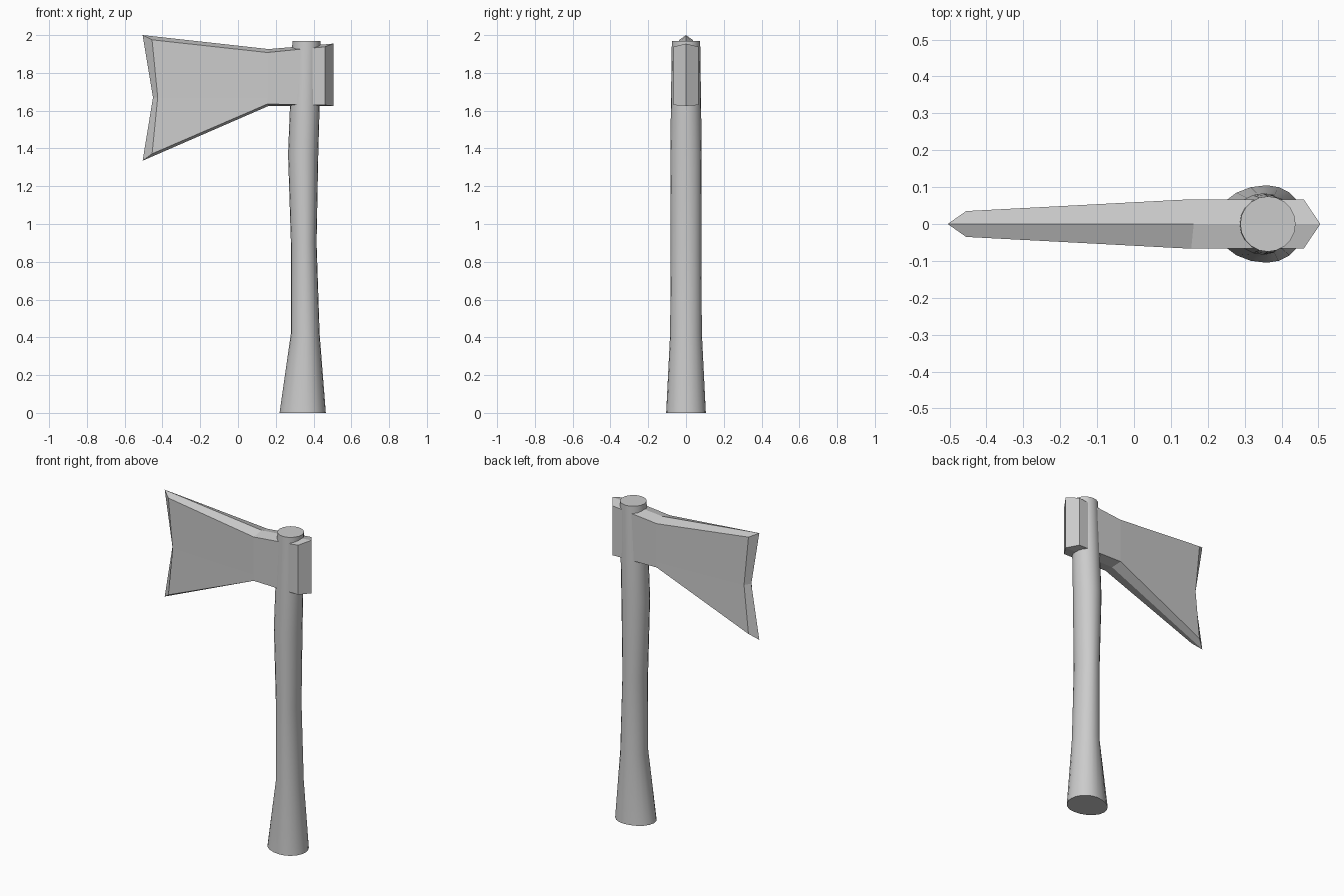
import bpy, bmesh
from math import cos, sin, tau, radians

if "Cube" in bpy.data.objects:
    bpy.data.objects.remove(bpy.data.objects["Cube"])


def finish(bm, name, smooth=False):
    bmesh.ops.recalc_face_normals(bm, faces=bm.faces)
    mesh = bpy.data.meshes.new(name)
    bm.to_mesh(mesh)
    bm.free()
    ob = bpy.data.objects.new(name, mesh)
    bpy.context.collection.objects.link(ob)
    if smooth:
        bpy.context.view_layer.objects.active = ob
        ob.select_set(True)
        bpy.ops.object.shade_smooth_by_angle(angle=radians(30))
        ob.select_set(False)
    return ob


def loft(bm, rings):
    """Skin a list of equal closed rings and cap both ends."""
    loops = [[bm.verts.new(p) for p in r] for r in rings]
    n = len(loops[0])
    for a, b in zip(loops, loops[1:]):
        for i in range(n):
            j = (i + 1) % n
            bm.faces.new((a[i], a[j], b[j], b[i]))
    bm.faces.new(loops[0])
    bm.faces.new(loops[-1])


# handle: egg-shaped sections (z, widest x, left x, right x, half depth)
SECTIONS = [
    (0.00, 0.36, 0.22, 0.465, 0.105),
    (0.42, 0.36, 0.28, 0.432, 0.084),
    (0.90, 0.355, 0.28, 0.416, 0.081),
    (1.37, 0.35, 0.265, 0.425, 0.083),
    (1.62, 0.355, 0.275, 0.432, 0.080),
    (1.97, 0.363, 0.288, 0.438, 0.075),
]
SIDES = 20
rings = []
for z, cx, left, right, depth in SECTIONS:
    ring = []
    for i in range(SIDES):
        c, s = cos(tau * i / SIDES), sin(tau * i / SIDES)
        ring.append((cx + c * ((right - cx) if c > 0 else (cx - left)), depth * s, z))
    rings.append(ring)
bm = bmesh.new()
loft(bm, rings)
finish(bm, "handle", smooth=True)

# axe head: half columns (side x top/mid/bottom, half depth, side z, ridge x and z)
MID = 1.67
edge = [(-0.505, 0, 2.0), (-0.45, 0, MID), (-0.505, 0, 1.335)]
cheek = [(-0.455, 0.035, 1.975), (-0.425, 0.036, MID), (-0.455, 0.035, 1.372)]
neck = [(0.155, 0.067, 1.908), (0.155, 0.067, MID), (0.155, 0.067, 1.635)]
poll = [(0.46, 0.067, 1.938), (0.46, 0.067, MID), (0.46, 0.067, 1.63)]
back = [(0.505, 0, 1.955), (0.505, 0, MID), (0.505, 0, 1.625)]
ridge_top = (0.162, 0, 1.926)
ridge_bottom = (0.162, 0, 1.625)

bm = bmesh.new()
cols = [[bm.verts.new(p) for p in col] for col in (edge, cheek, neck, poll, back)]
for a, b in zip(cols, cols[1:]):
    for i in range(2):
        bm.faces.new((a[i], a[i + 1], b[i + 1], b[i]))
for k, ridge in ((0, ridge_top), (2, ridge_bottom)):
    r = bm.verts.new(ridge)
    e, c, n, p, b = [col[k] for col in cols]
    bm.faces.new((e, c, n, r))
    bm.faces.new((r, n, p, b))

# mirror across the blade plane
geom = bm.verts[:] + bm.edges[:] + bm.faces[:]
bmesh.ops.mirror(bm, geom=geom, axis='Y', merge_dist=0.0001)
bmesh.ops.remove_doubles(bm, verts=bm.verts, dist=0.0001)
finish(bm, "axe_head")
